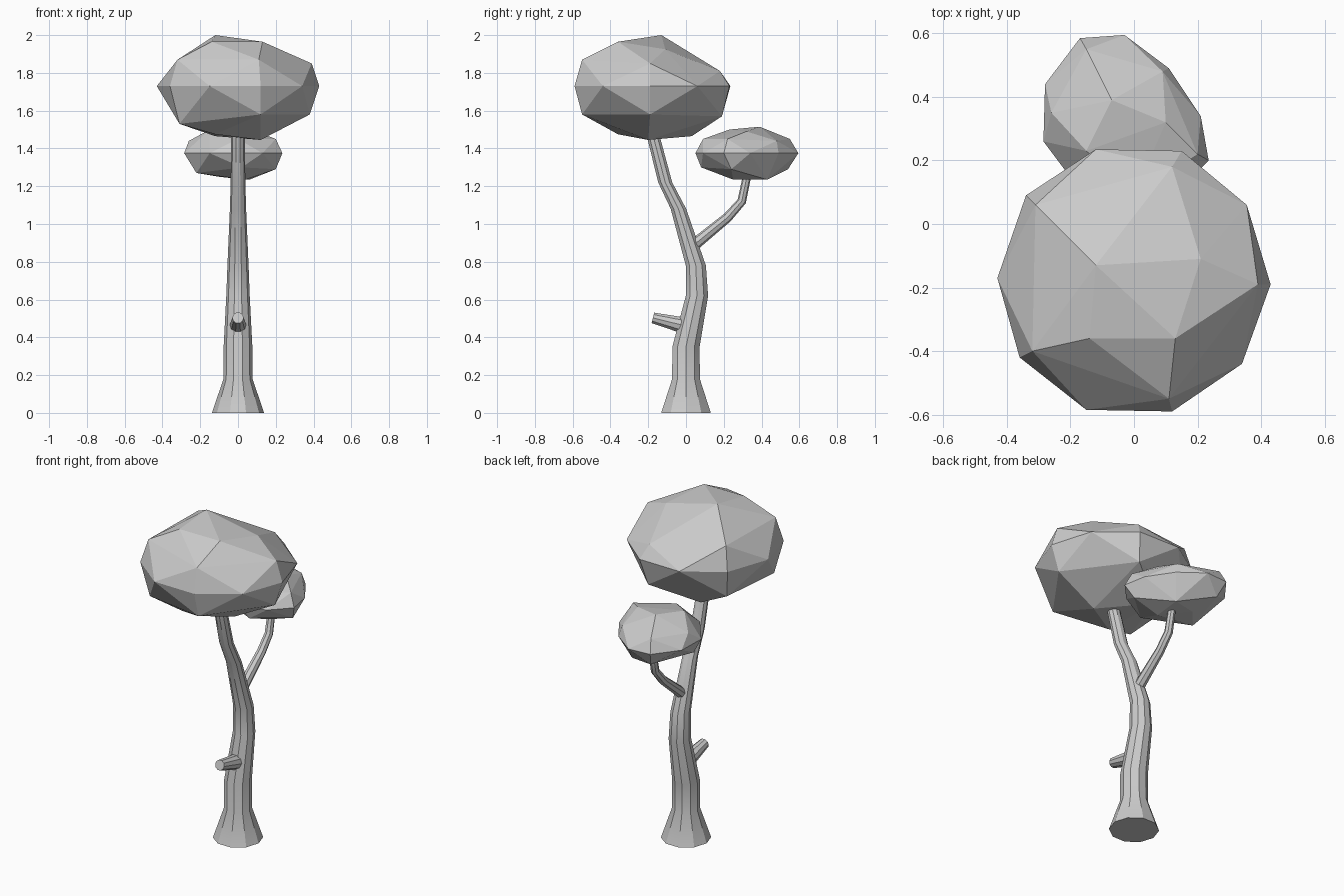
import bpy
import bmesh
import math
from mathutils import Vector

# Remove the default object
default_cube = bpy.data.objects.get("Cube")
if default_cube:
    bpy.data.objects.remove(default_cube, do_unlink=True)


def make_material(name, colour):
    material = bpy.data.materials.new(name)
    material.use_nodes = True
    material.diffuse_color = colour
    shader = material.node_tree.nodes["Principled BSDF"]
    shader.inputs["Base Color"].default_value = colour
    shader.inputs["Roughness"].default_value = 0.8
    return material


grey = make_material("plain grey", (0.6, 0.6, 0.6, 1))


def finish(name, bm, smooth=False):
    """Turn the bmesh into a named, coloured object."""
    bmesh.ops.recalc_face_normals(bm, faces=bm.faces[:])
    mesh = bpy.data.meshes.new(name)
    bm.to_mesh(mesh)
    bm.free()
    mesh.materials.append(grey)
    obj = bpy.data.objects.new(name, mesh)
    bpy.context.collection.objects.link(obj)
    if smooth:
        bpy.ops.object.select_all(action="DESELECT")
        obj.select_set(True)
        bpy.context.view_layer.objects.active = obj
        bpy.ops.object.shade_smooth_by_angle(angle=math.radians(30))
    return obj


def limb(name, sides, stations, flat_rings=False):
    """Loft a tapering limb along the middle plane; stations are (y, z, radius)."""
    bm = bmesh.new()
    centres = [Vector((0, y, z)) for y, z, radius in stations]
    sideways = Vector((1, 0, 0))
    rings = []
    for i, (y, z, radius) in enumerate(stations):
        before = centres[max(i - 1, 0)]
        after = centres[min(i + 1, len(centres) - 1)]
        along = (after - before).normalized()
        if flat_rings:
            along = Vector((0, 0, 1))
        across = along.cross(sideways)
        ring = []
        for k in range(sides):
            angle = math.tau * k / sides
            offset = sideways * math.cos(angle) + across * math.sin(angle)
            ring.append(bm.verts.new(centres[i] + offset * radius))
        rings.append(ring)
    for lower, upper in zip(rings, rings[1:]):
        for k in range(sides):
            n = (k + 1) % sides
            bm.faces.new((lower[k], lower[n], upper[n], upper[k]))
    bm.faces.new(rings[0])
    bm.faces.new(rings[-1])
    return finish(name, bm, smooth=True)


def crown(name, middle_height, rim, corners):
    """Wrap a faceted hull round a level rim and the corners above and below it."""
    bm = bmesh.new()
    for x, y in rim:
        bm.verts.new((x, y, middle_height))
    for corner in corners:
        bm.verts.new(corner)
    hull = bmesh.ops.convex_hull(bm, input=bm.verts[:])
    unused = set(hull["geom_interior"]) | set(hull["geom_unused"])
    loose = [v for v in unused if isinstance(v, bmesh.types.BMVert)]
    bmesh.ops.delete(bm, geom=loose, context="VERTS")
    return finish(name, bm)


# Trunk with a flared foot, bending back and then forward
limb("trunk", 10, [
    (0, 0, .138), (0, .18, .077), (0, .35, .076), (.058, .62, .062),
    (.052, .78, .056), (-.04, 1.08, .043), (-.11, 1.22, .039),
    (-.172, 1.46, .036), (-.2, 1.58, .034),
], flat_rings=True)

# Side branch carrying the small crown
limb("back_branch", 8, [
    (.03, .88, .032), (.22, 1.035, .026), (.295, 1.12, .024),
    (.32, 1.24, .022), (.33, 1.32, .02),
])

# Broken stub on the front of the trunk
limb("front_stub", 10, [(.02, .455, .048), (-.175, .503, .03)])

# Large crown on top of the trunk
crown("large_crown", 1.73, [
    (-.43, -.17), (-.34, .09), (-.12, .235), (.15, .23), (.355, .06),
    (.43, -.19), (.34, -.44), (.12, -.59), (-.15, -.585), (-.36, -.42),
], [
    (-.12, -.13, 2), (.13, -.36, 1.965), (-.14, -.36, 1.965),
    (.21, -.11, 1.925), (.39, -.19, 1.85), (.11, -.55, 1.87),
    (-.32, -.4, 1.87), (-.31, .06, 1.87), (.12, .18, 1.81),
    (.12, -.55, 1.58), (.38, -.19, 1.58), (-.31, -.4, 1.53),
    (-.31, .05, 1.56), (.12, .19, 1.57), (-.12, .03, 1.465),
    (.12, -.2, 1.445), (-.12, -.36, 1.475),
])

# Small crown on the side branch
crown("small_crown", 1.375, [
    (-.285, .26), (-.28, .44), (-.17, .585), (-.03, .595), (.11, .49),
    (.21, .34), (.235, .2), (.13, .09), (0, .05), (-.15, .08),
], [
    (-.07, .39, 1.515), (-.15, .23, 1.5), (.1, .32, 1.49),
    (-.15, .55, 1.45), (.09, .48, 1.44), (.2, .22, 1.45),
    (-.26, .35, 1.44), (0, .09, 1.45), (-.14, .54, 1.29),
    (-.22, .24, 1.27), (.2, .24, 1.29), (.02, .08, 1.3),
    (.06, .43, 1.235), (.04, .25, 1.235), (-.1, .38, 1.25),
])
